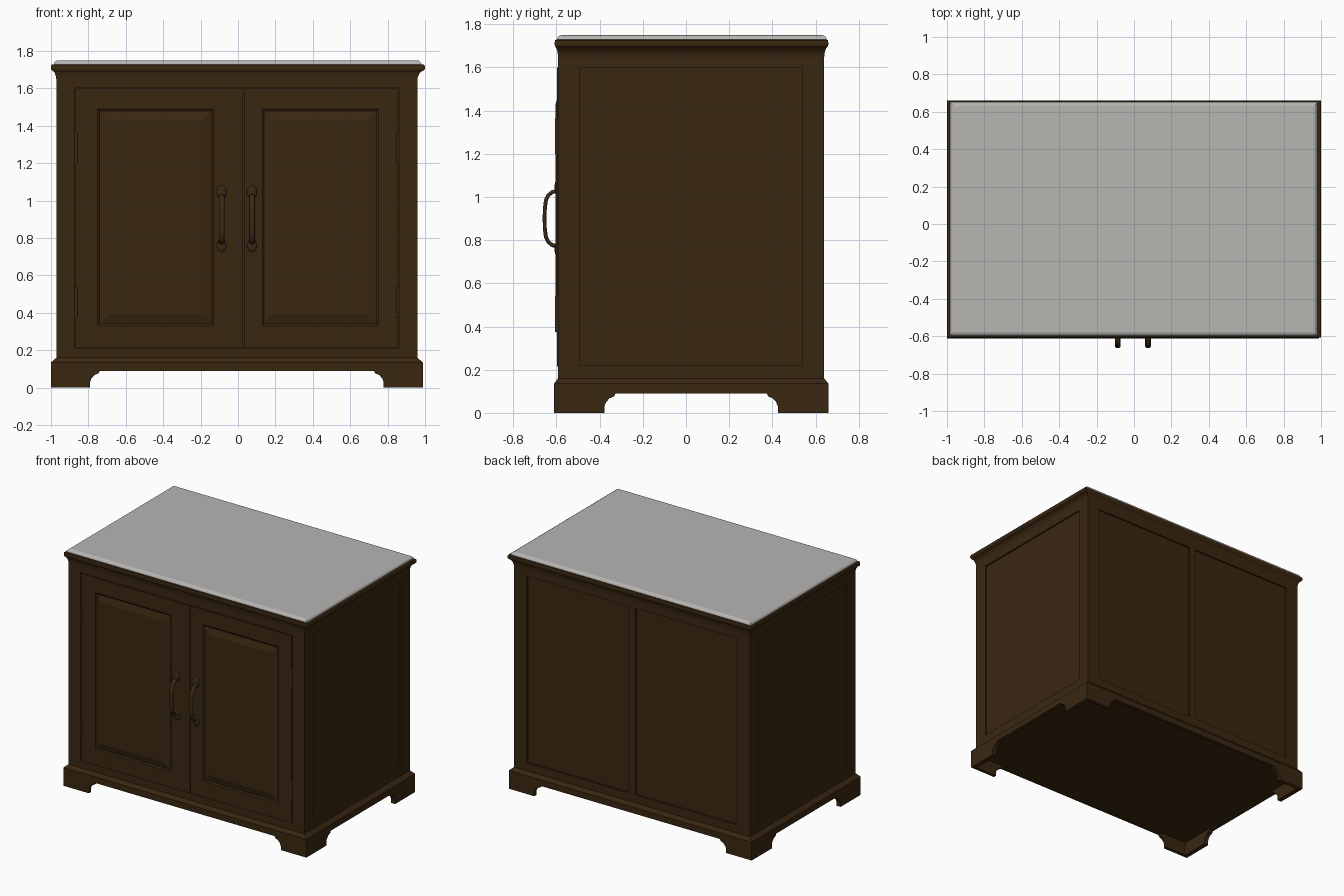
import bpy, bmesh, math
from mathutils import Vector

if "Cube" in bpy.data.objects:
    bpy.data.objects.remove(bpy.data.objects["Cube"])


def material(name, rgb):
    m = bpy.data.materials.new(name)
    m.diffuse_color = (*rgb, 1)
    m.use_nodes = True
    m.node_tree.nodes["Principled BSDF"].inputs["Base Color"].default_value = m.diffuse_color
    return m


WOOD = material("dark walnut", (0.042, 0.020, 0.0055))
STONE = material("grey worktop", (0.47, 0.465, 0.45))
BRONZE = material("aged bronze", (0.042, 0.023, 0.008))

# footprints: x0, x1, y0, y1
BODY = (-0.971, 0.959, -0.593, 0.640)
BASE = (-1.0, 0.988, -0.612, 0.660)
RIM = (-1.0, 1.0, -0.608, 0.659)


def mix(a, b, t):
    return tuple(p + (q - p) * t for p, q in zip(a, b))


def inset(r, d):
    return (r[0] + d, r[1] - d, r[2] + d, r[3] - d)


def finish(bm, name, mat):
    bmesh.ops.recalc_face_normals(bm, faces=bm.faces)
    me = bpy.data.meshes.new(name)
    bm.to_mesh(me)
    bm.free()
    ob = bpy.data.objects.new(name, me)
    bpy.context.collection.objects.link(ob)
    me.materials.append(mat)
    return ob


def loft(name, rings, mat, closed=False):
    """Join equal-length rings of points, capped or closed on itself."""
    bm = bmesh.new()
    vs = [[bm.verts.new(p) for p in ring] for ring in rings]
    n = len(vs[0])
    pairs = list(zip(vs, vs[1:])) + ([(vs[-1], vs[0])] if closed else [])
    for a, b in pairs:
        for i in range(n):
            j = (i + 1) % n
            bm.faces.new((a[i], a[j], b[j], b[i]))
    if not closed:
        bm.faces.new(vs[0])
        bm.faces.new(vs[-1])
    return finish(bm, name, mat)


def flat(r, z):
    return [(r[0], r[2], z), (r[1], r[2], z), (r[1], r[3], z), (r[0], r[3], z)]


def upright(r, y):
    return [(r[0], y, r[2]), (r[1], y, r[2]), (r[1], y, r[3]), (r[0], y, r[3])]


def box(name, x0, x1, y0, y1, z0, z1, mat=WOOD):
    r = (x0, x1, y0, y1)
    return loft(name, [flat(r, z0), flat(r, z1)], mat)


def cut(ob, cutters):
    for c in cutters:
        c.hide_render = True
        m = ob.modifiers.new("cut", "BOOLEAN")
        m.operation, m.solver, m.object = "DIFFERENCE", "EXACT", c
        bpy.context.view_layer.objects.active = ob
        bpy.ops.object.modifier_apply(modifier=m.name)
        bpy.data.objects.remove(c)


# cabinet body with recessed side and back panels and a door opening
body = box("cabinet_body", *BODY, 0.10, 1.70)
D = 0.012
cutters = [
    box("cutter", BODY[0] - 0.1, BODY[0] + D, -0.49, 0.54, 0.22, 1.60),
    box("cutter", BODY[1] - D, BODY[1] + 0.1, -0.49, 0.54, 0.22, 1.60),
    box("cutter", -0.866, -0.036, BODY[3] - D, BODY[3] + 0.1, 0.22, 1.60),
    box("cutter", 0.024, 0.854, BODY[3] - D, BODY[3] + 0.1, 0.22, 1.60),
    box("cutter", -0.872, 0.860, -0.7, BODY[2] + D, 0.212, 1.603),
]
cut(body, cutters)

# base plinth: hollow frame with a sloped top and bracket-foot arches
inner = inset(BODY, 0.005)
base = loft("base_plinth", [flat(BASE, 0), flat(BASE, 0.135), flat(BODY, 0.16),
                            flat(inner, 0.16), flat(inner, 0)], WOOD, closed=True)


def arch(centre, half, along_x):
    side = [(half, -0.1), (half, 0.03), (half - 0.008, 0.05), (half - 0.025, 0.068),
            (half - 0.045, 0.076), (half - 0.052, 0.09)]
    prof = side + [(-u, z) for u, z in reversed(side)]
    if along_x:
        rings = [[(centre + u, d, z) for u, z in prof] for d in (-1, 1)]
    else:
        rings = [[(d, centre + u, z) for u, z in prof] for d in (-1.5, 1.5)]
    return loft("cutter", rings, WOOD)


cut(base, [arch(-0.006, 0.785, True), arch(0.0235, 0.402, False)])

# cornice moulding under the worktop
profile = [(0, 1.645), (0.06, 1.66), (0.2, 1.675), (0.42, 1.688), (0.9, 1.698),
           (1.0, 1.705), (1.0, 1.718), (0.9, 1.726), (0.6, 1.729)]
loft("cornice_moulding", [flat(mix(BODY, RIM, t), z) for t, z in profile], WOOD)

# grey worktop with an eased edge
TOP = (-0.985, 0.980, -0.598, 0.651)
loft("worktop", [flat(inset(TOP, d), z) for d, z in
                 [(0, 1.715), (0, 1.733), (0.004, 1.741), (0.011, 1.747), (0.02, 1.75)]], STONE)

# doors with raised panels (rectangles as x0, x1, z0, z1)
for side, x0, x1, p0, p1 in (("left", -0.868, 0.025, -0.75, -0.13),
                             ("right", 0.031, 0.856, 0.13, 0.75)):
    door = (x0, x1, 0.216, 1.599)
    panel = (p0, p1, 0.33, 1.49)
    loft(side + "_door", [upright(door, -0.575), upright(door, -0.597), upright(panel, -0.597),
                          upright(inset(panel, 0.01), -0.590), upright(inset(panel, 0.05), -0.601),
                          upright(inset(panel, 0.06), -0.604)], WOOD)

# hinges on the outer door edges
for side, hx in (("left", -0.866), ("right", 0.853)):
    for level, z in (("lower", 0.457), ("upper", 1.282)):
        bm = bmesh.new()
        bmesh.ops.create_cone(bm, cap_ends=True, segments=12, radius1=0.008, radius2=0.008, depth=0.165)
        bmesh.ops.translate(bm, verts=bm.verts, vec=(hx, -0.598, z))
        finish(bm, f"{side}_{level}_hinge", BRONZE)

# bowed handles with oval rosettes
for side, hx in (("left", -0.087), ("right", 0.075)):
    half = [(-0.594, 0.127), (-0.618, 0.124), (-0.638, 0.108), (-0.649, 0.085), (-0.654, 0.045)]
    path = half + [(-0.655, 0)] + [(y, -z) for y, z in reversed(half)]
    rings = []
    for i, (y, z) in enumerate(path):
        a, b = path[max(i - 1, 0)], path[min(i + 1, len(path) - 1)]
        t = Vector((0, b[0] - a[0], b[1] - a[1])).normalized()
        n = Vector((1, 0, 0)).cross(t)
        rings.append([Vector((hx, y, 0.9 + z)) + Vector((1, 0, 0)) * 0.015 * math.cos(k * math.pi / 6)
                      + n * 0.009 * math.sin(k * math.pi / 6) for k in range(12)])
    parts = [loft(side + "_handle", rings, BRONZE)]
    for level, z in (("upper", 1.045), ("lower", 0.760)):
        bm = bmesh.new()
        bmesh.ops.create_uvsphere(bm, u_segments=20, v_segments=10, radius=1)
        bmesh.ops.scale(bm, verts=bm.verts, vec=(0.026, 0.012, 0.036))
        bmesh.ops.translate(bm, verts=bm.verts, vec=(hx, -0.597, z))
        parts.append(finish(bm, f"{side}_{level}_rosette", BRONZE))
    for p in parts:
        bpy.ops.object.select_all(action="DESELECT")
        p.select_set(True)
        bpy.context.view_layer.objects.active = p
        bpy.ops.object.shade_smooth_by_angle(angle=math.radians(50))
